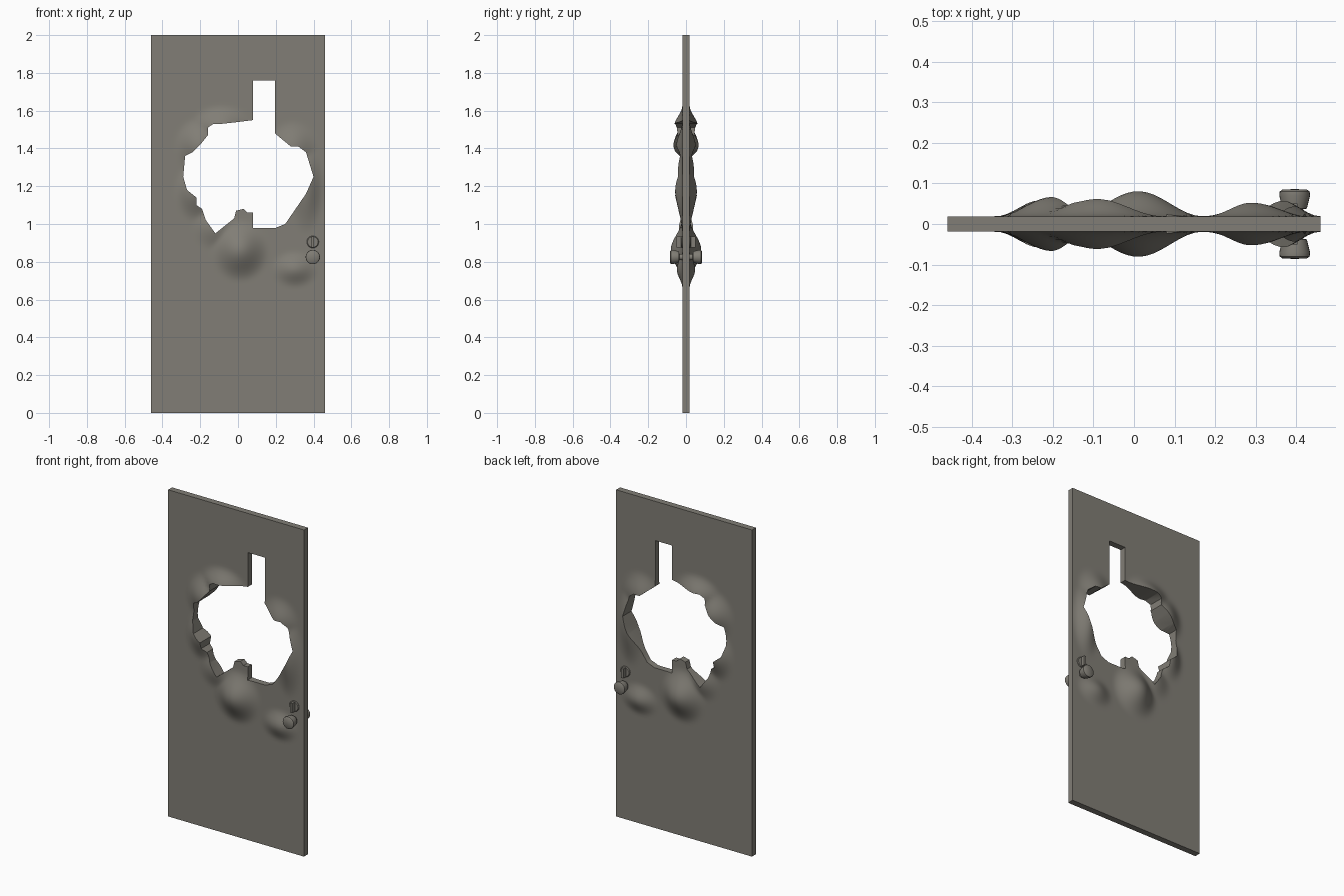
import bpy, bmesh, math
from mathutils import Matrix, Vector

cube = bpy.data.objects.get("Cube")
if cube:
    bpy.data.objects.remove(cube)

metal = bpy.data.materials.new("warm grey metal")
metal.use_nodes = True
colour = (0.22, 0.208, 0.18, 1)
metal.diffuse_color = colour
metal.node_tree.nodes["Principled BSDF"].inputs["Base Color"].default_value = colour

WIDTH, HEIGHT, HALF = 0.92, 2.0, 0.019


def make_object(name, bm, smooth=True):
    bmesh.ops.recalc_face_normals(bm, faces=bm.faces)
    mesh = bpy.data.meshes.new(name)
    bm.to_mesh(mesh)
    bm.free()
    mesh.materials.append(metal)
    ob = bpy.data.objects.new(name, mesh)
    bpy.context.collection.objects.link(ob)
    if smooth:
        smooth_object(ob)
    return ob


def smooth_object(ob):
    bpy.ops.object.select_all(action="DESELECT")
    ob.select_set(True)
    bpy.context.view_layer.objects.active = ob
    bpy.ops.object.shade_smooth_by_angle(angle=math.radians(35))


# Dents swelling out of both faces: centre x, centre z, height, radius x, radius z
BUMPS = [
    (0.01, 0.86, 0.062, 0.16, 0.17),
    (0.3, 0.76, 0.03, 0.13, 0.1),
    (-0.2, 1.41, 0.048, 0.14, 0.16),
    (-0.09, 1.51, 0.046, 0.17, 0.12),
    (-0.23, 1.17, 0.04, 0.11, 0.16),
    (-0.13, 0.98, 0.02, 0.12, 0.12),
    (0.36, 1.2, 0.04, 0.1, 0.26),
    (0.29, 1.4, 0.034, 0.14, 0.15),
]


def swell(x, z):
    best = 0
    for cx, cz, h, rx, rz in BUMPS:
        d = math.hypot((x - cx) / rx, (z - cz) / rz)
        if d < 1:
            best = max(best, h * (1 + math.cos(math.pi * d)) / 2)
    return best


# Door panel: a fine sheet with thickness, swollen on both sides
bm = bmesh.new()
bmesh.ops.create_grid(bm, x_segments=56, y_segments=120, size=0.5)
for v in bm.verts:
    v.co = Vector((v.co.x * WIDTH, -1, (v.co.y + 0.5) * HEIGHT))
sheet = bmesh.ops.extrude_face_region(bm, geom=bm.faces[:])
for item in sheet["geom"]:
    if isinstance(item, bmesh.types.BMVert):
        item.co.y = 1
for v in bm.verts:
    v.co.y *= HALF + swell(v.co.x, v.co.z)
door = make_object("door_panel", bm, smooth=False)

# Ragged hole with a straight window slot above it, in hundredths
OUTLINE = [
    (8, 176), (19.5, 176), (19.5, 148), (28, 141), (32, 141), (36, 138),
    (40, 125), (36, 116), (25, 100), (20, 98), (8, 98), (8, 106), (5, 106),
    (3, 108), (-1, 107), (-2, 103), (-12, 95), (-17, 102), (-19, 108),
    (-22, 110), (-22, 114), (-27, 118), (-29, 125), (-28, 136), (-24, 138),
    (-20, 142), (-16, 147), (-16, 151), (-13, 153), (-9, 153), (0, 154), (8, 155),
]
bm = bmesh.new()
face = bm.faces.new([bm.verts.new((x / 100, -0.3, z / 100)) for x, z in OUTLINE])
prism = bmesh.ops.extrude_face_region(bm, geom=[face])
for item in prism["geom"]:
    if isinstance(item, bmesh.types.BMVert):
        item.co.y = 0.3
cutter = make_object("hole_cutter", bm, smooth=False)
cutter.hide_render = True

cut = door.modifiers.new("hole", "BOOLEAN")
cut.operation = "DIFFERENCE"
cut.solver = "EXACT"
cut.object = cutter
graph = bpy.context.evaluated_depsgraph_get()
holed = bpy.data.meshes.new_from_object(door.evaluated_get(graph))
door.modifiers.clear()
door.data = holed
bpy.data.objects.remove(cutter)
smooth_object(door)


def lathe(name, profile, x, z, side):
    """Spin (radius, depth) pairs around the y direction."""
    bm = bmesh.new()
    verts = [bm.verts.new((x + r, side * d, z)) for r, d in profile]
    edges = [bm.edges.new(pair) for pair in zip(verts, verts[1:])]
    bmesh.ops.spin(bm, geom=verts + edges, cent=(x, 0, z), axis=(0, 1, 0),
                   angle=math.tau, steps=24)
    bmesh.ops.remove_doubles(bm, verts=bm.verts, dist=0.0005)
    return make_object(name, bm)


# Handles and thumb-turn locks on both faces
KNOB = [(0.016, 0), (0.016, 0.035), (0.03, 0.038), (0.038, 0.07),
        (0.037, 0.08), (0.03, 0.085), (0, 0.086)]
PLATE = [(0.032, 0), (0.032, 0.022), (0.028, 0.026), (0, 0.026)]
for side, label in ((-1, "front"), (1, "back")):
    lathe(label + "_knob", KNOB, 0.396, 0.825, side)
    lathe(label + "_lock_plate", PLATE, 0.396, 0.905, side)
    bm = bmesh.new()
    bmesh.ops.create_cube(bm, size=1)
    bmesh.ops.scale(bm, verts=bm.verts, vec=(0.014, 0.034, 0.058))
    turn = Matrix.Translation((0.396, side * 0.034, 0.905))
    bmesh.ops.transform(bm, matrix=turn, verts=bm.verts)
    make_object(label + "_thumb_turn", bm)
